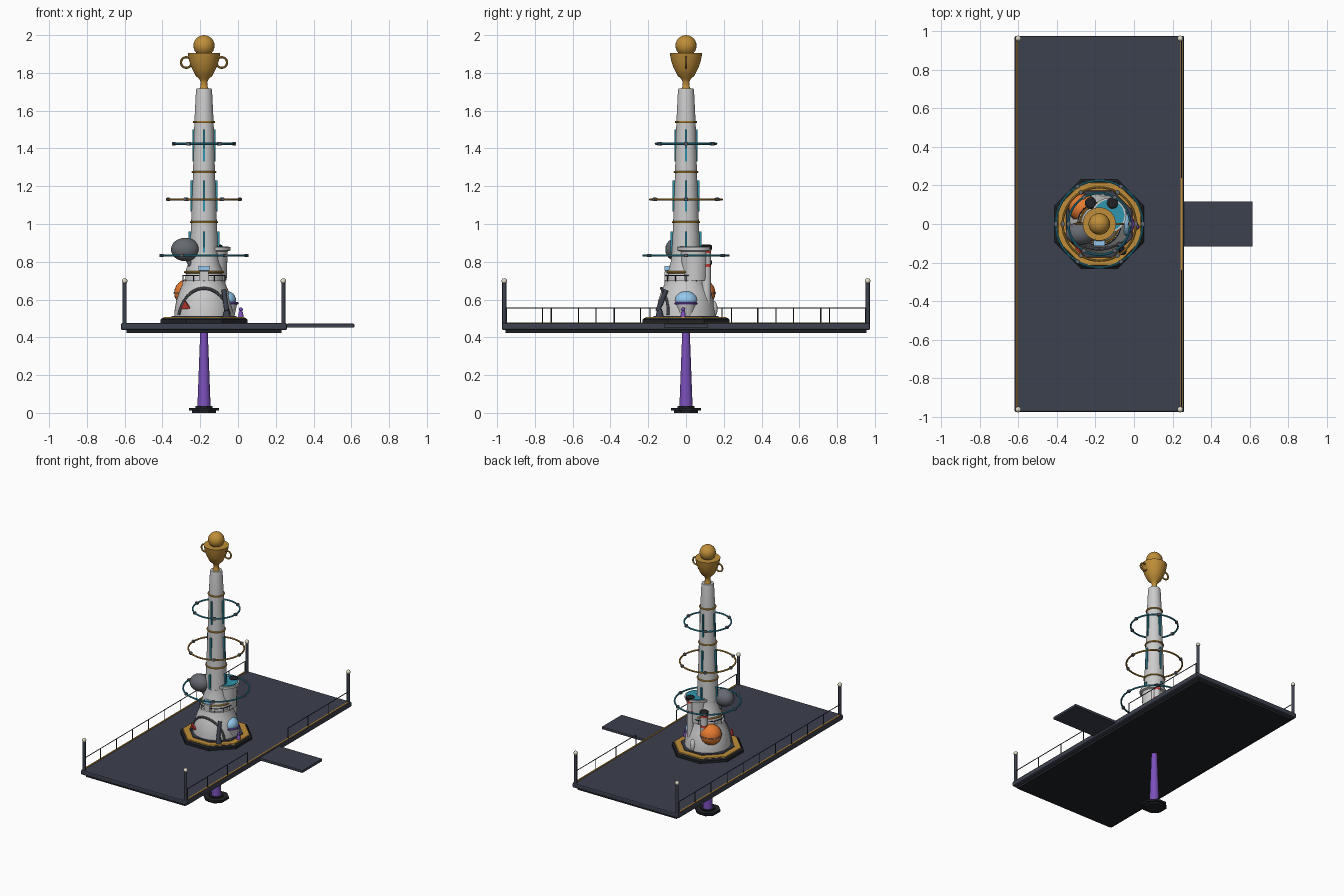
import bpy, math
from mathutils import Vector

if "Cube" in bpy.data.objects:
    bpy.data.objects.remove(bpy.data.objects["Cube"])

TX = -0.18  # tower axis


def mat(name, r, g, b):
    m = bpy.data.materials.new(name)
    m.diffuse_color = (r, g, b, 1)
    m.use_nodes = True
    m.node_tree.nodes["Principled BSDF"].inputs["Base Color"].default_value = m.diffuse_color
    return m


DARK = mat("dark_slate", .045, .052, .075)
GOLD = mat("gold", .52, .27, .04)
WHITE = mat("white", .78, .78, .78)
CYAN = mat("cyan", .03, .30, .42)
PURPLE = mat("purple", .2, .08, .5)
ORANGE = mat("orange", .8, .2, .03)
GREY = mat("mid_grey", .13, .14, .16)
BLUE = mat("light_blue", .3, .58, .85)
RED = mat("red", .6, .05, .04)
CREAM = mat("cream", .75, .72, .58)
BLACK = mat("black", .015, .016, .02)


def finish(o, name, m, smooth=True):
    o.name = name
    if m:
        o.data.materials.append(m)
    if smooth:
        bpy.ops.object.select_all(action='DESELECT')
        o.select_set(True)
        bpy.context.view_layer.objects.active = o
        bpy.ops.object.shade_smooth_by_angle(angle=math.radians(35))
    return o


def box(name, c, s, m, bevel=0, rz=0):
    bpy.ops.mesh.primitive_cube_add(size=1, location=c, rotation=(0, 0, rz))
    o = bpy.context.object
    o.scale = s
    bpy.ops.object.transform_apply(location=False, rotation=False, scale=True)
    if bevel:
        b = o.modifiers.new("bevel", 'BEVEL')
        b.width, b.segments = bevel, 2
    return finish(o, name, m, False)


def lathe(name, c, prof, m, n=32, rot=0):
    """Surface of revolution with capped ends; prof is (radius, z) pairs."""
    verts, faces = [], []
    for r, z in prof:
        for i in range(n):
            a = 2 * math.pi * i / n + rot
            verts.append((r * math.cos(a), r * math.sin(a), z))
    for k in range(len(prof) - 1):
        for i in range(n):
            j = (i + 1) % n
            faces.append((k*n + i, k*n + j, k*n + n + j, k*n + n + i))
    faces += [tuple(reversed(range(n))), tuple(range(len(verts) - n, len(verts)))]
    me = bpy.data.meshes.new(name)
    me.from_pydata(verts, [], faces)
    o = bpy.data.objects.new(name, me)
    o.location = c
    bpy.context.collection.objects.link(o)
    return finish(o, name, m, n > 8)


def rod(name, a, b, r, m, n=12, r2=None):
    a, b = Vector(a), Vector(b)
    d = b - a
    bpy.ops.mesh.primitive_cone_add(vertices=n, radius1=r, radius2=r if r2 is None else r2,
                                    depth=d.length, location=(a + b) / 2)
    o = bpy.context.object
    o.rotation_euler = d.to_track_quat('Z', 'Y').to_euler()
    return finish(o, name, m)


def ball(name, c, s, m, seg=24):
    bpy.ops.mesh.primitive_uv_sphere_add(segments=seg, ring_count=seg // 2, radius=1, location=c)
    o = bpy.context.object
    o.scale = s if isinstance(s, tuple) else (s, s, s)
    return finish(o, name, m)


def ring(name, c, R, r, m, rot=(0, 0, 0), n=48):
    bpy.ops.mesh.primitive_torus_add(major_radius=R, minor_radius=r, major_segments=n,
                                     minor_segments=8, location=c, rotation=rot)
    return finish(bpy.context.object, name, m)


def polar(r, a, z):
    return (TX + r * math.cos(a), r * math.sin(a), z)


# pedestal and foot
lathe("foot", (TX, 0, 0), [(.07, 0), (.07, .012), (.087, .012), (.087, .027), (.05, .027), (.05, .036)],
      BLACK, 8, math.pi / 8)
lathe("pedestal", (TX, 0, 0), [(.035, .03), (.02, .43)], PURPLE, 12)

# deck, trim and gangway
box("deck", (TX, 0, .457), (.88, 1.95, .036), DARK, .008)
box("deck_underside", (TX, 0, .433), (.82, 1.91, .02), BLACK)
for s in (-1, 1):
    box("deck_trim", (TX + s * .427, 0, .476), (.01, 1.9, .006), GOLD)
box("gangway", (.437, 0, .462), (.357, .235, .02), DARK, .004)

# corner lamps
for sx in (-1, 1):
    for sy in (-1, 1):
        x, y = TX + sx * .42, sy * .962
        rod("lamp_post", (x, y, .47), (x, y, .69), .011, DARK)
        ball("lamp", (x, y, .698), .015, CREAM, 16)


# thin side railings, with a gap at the gangway
def railing(x, y0, y1, n):
    rod("side_rail", (x, y0, .555), (x, y1, .555), .003, DARK, 6)
    for i in range(n + 1):
        y = y0 + (y1 - y0) * i / n
        rod("rail_post", (x, y, .47), (x, y, .555), .0028, DARK, 6)


railing(TX - .427, -.95, .95, 10)
for s in (-1, 1):
    railing(TX + .427, s * .95, s * .24, 3)

# octagonal tower plinth
lathe("plinth", (TX, 0, 0), [(.25, .475), (.25, .494), (.238, .503)], BLACK, 8, math.pi / 8)
lathe("plinth_gold", (TX, 0, 0), [(.236, .50), (.23, .508)], GOLD, 8, math.pi / 8)
lathe("plinth_top", (TX, 0, 0), [(.188, .503), (.185, .514)], DARK, 8, math.pi / 8)

# tower body
lathe("tower_base", (TX, 0, 0), [(.158, .505), (.156, .54), (.148, .59), (.132, .64), (.115, .68),
                                 (.112, .70), (.098, .70), (.095, .76), (.08, .80), (.075, .85)], WHITE, 40)
lathe("tower_shaft", (TX, 0, 0), [(.077, .80), (.068, 1.01), (.058, 1.275), (.051, 1.54),
                                  (.043, 1.70), (.04, 1.717)], WHITE, 32)
for R, z in ((.1, .745), (.069, 1.01), (.06, 1.275), (.053, 1.54)):
    ring("gold_band", (TX, 0, z), R, .006, GOLD)

# vertical light strips
for z0, z1, r in ((.85, .96, .074), (1.065, 1.23, .064), (1.33, 1.5, .055)):
    for k in range(4):
        a = k * math.pi / 2
        box("light_strip", polar(r, a, (z0 + z1) / 2), (.014, .012, z1 - z0), CYAN, 0, a)

# floating rings with nodes
for R, z, m in ((.225, .833, CYAN), (.19, 1.13, GOLD), (.16, 1.425, CYAN)):
    ring("halo_ring", (TX, 0, z), R, .006, m)
    for k in range(6):
        a = k * math.pi / 3
        box("halo_node", polar(R, a, z), (.02, .02, .018), GREY, .003, a)

# balcony rail
ring("balcony_rail", (TX, 0, .728), .112, .003, DARK)
for k in range(12):
    a = k * math.pi / 6
    rod("balcony_post", polar(.112, a, .695), polar(.112, a, .728), .0025, DARK, 6)

# side drum with cyan top
lathe("drum", (TX + .05, .045, 0), [(.07, .70), (.075, .855), (.09, .86), (.09, .877)], WHITE, 32)
lathe("drum_top", (TX + .05, .045, 0), [(.08, .87), (.08, .882)], CYAN, 32)

# grey pod and orange globe
ball("grey_pod", (TX - .1, -.05, .865), (.075, .06, .062), GREY)
rod("pod_arm", (TX - .1, -.05, .84), (TX - .06, -.03, .76), .012, GREY)
ball("orange_globe", (TX - .085, .083, .635), .073, ORANGE)
ring("globe_band", (TX - .085, .083, .635), .073, .003, GREY)

# rear banded cylinders
for dx, top in ((.068, .88), (-.045, .80)):
    c = (TX + dx, .108, 0)
    lathe("rear_tank", c, [(.024, .505), (.024, top - .01)], WHITE, 20)
    lathe("tank_cap", c, [(.03, top - .015), (.03, top + .005), (.02, top + .012)], BLACK, 20)
    for z in (top - .025, top - .1):
        lathe("tank_band", c, [(.0255, z - .008), (.0255, z + .008)], RED, 20)
ball("rear_tank_small", (TX + .02, .145, .55), (.022, .022, .045), WHITE, 16)

# right-hand window dome with purple ring
ball("window_dome", (TX + .12, 0, .595), (.05, .06, .05), BLUE)
ring("window_ring", (TX + .12, 0, .58), .056, .007, PURPLE)
lathe("window_seat", (TX + .12, 0, 0), [(.04, .505), (.055, .575)], WHITE, 24)
lathe("small_figure", (TX + .195, -.015, 0), [(.014, .505), (.012, .53), (.006, .54)], PURPLE, 12)
ball("small_figure_head", (TX + .195, -.015, .548), .011, PURPLE, 12)

# front arch, scope, sign and box
arch = [polar(.165 - .035 * math.sin(t), -math.pi / 2 - .95 * math.cos(t), .52 + .14 * math.sin(t))
        for t in [math.pi * i / 12 for i in range(13)]]
for p, q in zip(arch, arch[1:]):
    rod("front_arch", p, q, .008, GREY, 8)
rod("scope", (TX + .12, -.15, .54), (TX + .105, -.105, .65), .013, DARK)
rod("scope_base", (TX + .12, -.14, .505), (TX + .12, -.14, .55), .022, DARK, 12, .012)
rod("red_sign", (TX - .1, -.14, .565), (TX - .098, -.128, .569), .03, RED, 3)
box("front_box", (TX, -.095, .765), (.06, .04, .025), BLUE, .004)
box("front_box_base", (TX, -.095, .725), (.05, .04, .05), WHITE, .004)

# trophy
lathe("trophy_cup", (TX, 0, 0), [(.027, 1.712), (.02, 1.725), (.017, 1.75), (.024, 1.767), (.045, 1.785),
                                 (.065, 1.825), (.079, 1.865), (.086, 1.905)], GOLD, 32)
ball("trophy_ball", (TX, 0, 1.944), .056, GOLD)
for s in (-1, 1):
    ring("trophy_handle", (TX + s * .094, 0, 1.855), .028, .006, GOLD, (math.pi / 2, 0, 0), 24)
